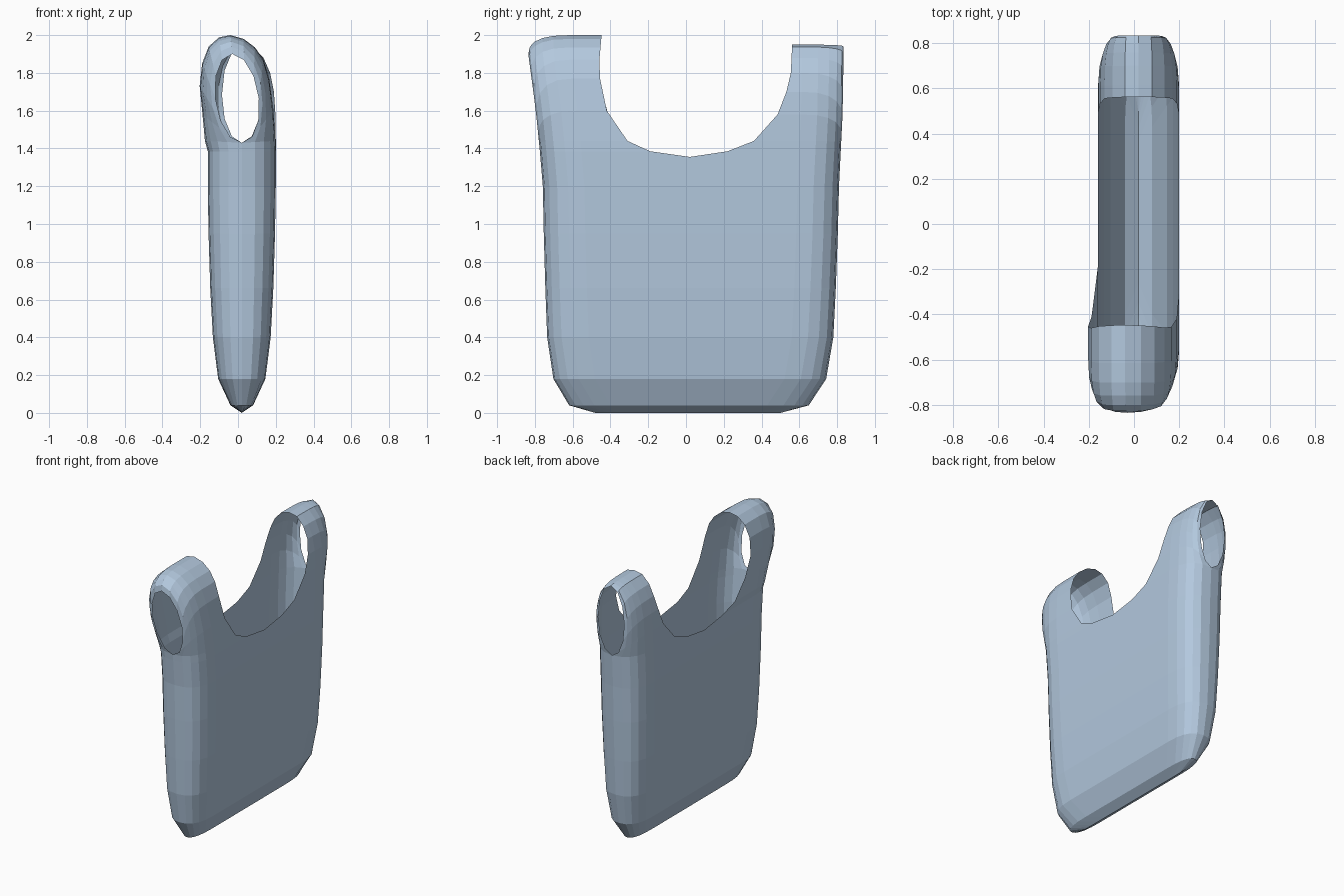
import bpy, bmesh
from math import sin, cos, pi

cube = bpy.data.objects.get("Cube")
if cube:
    bpy.data.objects.remove(cube, do_unlink=True)


def interp(table, z):
    """Piecewise linear lookup in a list of (z, value) pairs."""
    if z <= table[0][0]:
        return table[0][1]
    for (z0, v0), (z1, v1) in zip(table, table[1:]):
        if z <= z1:
            return v0 + (v1 - v0) * (z - z0) / (z1 - z0)
    return table[-1][1]


CENTRE = 0.02      # x of the bottom seam
ROUND = 0.22       # depth of the rounded ends
CAP_STEPS = 5

# Half thickness of the pouch by height
body = [(0, 0), (.04, .06), (.18, .125), (.4, .153), (.66, .167),
        (.95, .176), (1.2, .18), (1.355, .18), (1.385, .18)]

# Each half: outer end, neckline edge, strap arch and end opening
front = dict(
    end=[(0, -.48), (.03, -.61), (.1, -.67), (.2, -.71), (.4, -.735),
         (.8, -.75), (1.2, -.758), (1.4, -.775), (1.6, -.795), (1.9, -.835)],
    neck=[(1.355, .02), (1.385, -.19), (1.44, -.31), (1.55, -.4),
          (1.68, -.45), (1.85, -.46), (2, -.447)],
    arch=[(-.175, 1.44), (-.188, 1.58), (-.203, 1.73), (-.19, 1.85),
          (-.155, 1.94), (-.1, 1.988), (-.04, 2), (.03, 1.98), (.09, 1.935),
          (.135, 1.87), (.165, 1.77), (.188, 1.6), (.198, 1.44)],
    hole=(.115, .235, -.05), sign=1)

half_arch = [(.18, 1.44), (.178, 1.58), (.17, 1.7), (.15, 1.8),
             (.115, 1.88), (.06, 1.938)]
back = dict(
    end=[(0, .5), (.03, .64), (.1, .71), (.2, .75), (.4, .78),
         (.8, .8), (1.2, .81), (1.4, .82), (1.6, .83), (1.9, .834)],
    neck=[(1.355, .02), (1.385, .22), (1.44, .36), (1.53, .46),
          (1.65, .52), (1.8, .555), (1.95, .562)],
    arch=[(CENTRE - w, z) for w, z in half_arch] + [(CENTRE, 1.95)]
         + [(CENTRE + w, z) for w, z in reversed(half_arch)],
    hole=(.105, .255, 0), sign=-1)


def outline(half):
    """Closed loop of (outer point, matching inner point of the end cap)."""
    left = [((CENTRE - w, z), (CENTRE, z)) for z, w in body]
    right = [((CENTRE + w, z), (CENTRE, z)) for z, w in reversed(body)]
    hw, hz, lean = half["hole"]
    top = []
    for i, p in enumerate(half["arch"]):
        a = 2 * pi * i / (len(half["arch"]) - 1)
        rise = (1 - cos(a)) / 2
        top.append((p, (CENTRE + lean * rise - hw * sin(a),
                        1.43 + 2 * hz * rise)))
    return left + top + right


def add_half(bm, half):
    """Rounded end, strap and side wall of one half, as strips of quads."""
    rows = []
    for (ox, oz), (hx, hz) in outline(half):
        row = []
        for k in range(CAP_STEPS + 1):
            a = pi / 2 * k / CAP_STEPS
            f = sin(a) ** .8
            depth = ROUND * (1 - max(cos(a), 0) ** .8)
            x, z = hx + (ox - hx) * f, hz + (oz - hz) * f
            y = interp(half["end"], z) + half["sign"] * depth
            row.append(bm.verts.new((x, y, z)))
        row.append(bm.verts.new((ox, interp(half["neck"], oz), oz)))
        rows.append(row)
    for r0, r1 in zip(rows, rows[1:]):
        for k in range(len(r0) - 1):
            bm.faces.new((r0[k], r0[k + 1], r1[k + 1], r1[k]))


# Pouch with two straps, welded along the middle and the seams
bm = bmesh.new()
add_half(bm, front)
add_half(bm, back)
bmesh.ops.remove_doubles(bm, verts=bm.verts, dist=.0005)
bmesh.ops.recalc_face_normals(bm, faces=bm.faces)
# Make sure the broad side faces outwards
side = max(bm.faces, key=lambda f: f.calc_area())
if side.normal.x * (side.calc_center_median().x - CENTRE) < 0:
    bmesh.ops.reverse_faces(bm, faces=bm.faces)
mesh = bpy.data.meshes.new("bag_shell")
bm.to_mesh(mesh)
bm.free()

bag = bpy.data.objects.new("bag_shell", mesh)
bpy.context.collection.objects.link(bag)

# Pale blue film
colour = (.45, .58, .73, 1)
film = bpy.data.materials.new("pale_blue")
film.use_nodes = True
film.diffuse_color = colour
film.node_tree.nodes["Principled BSDF"].inputs["Base Color"].default_value = colour
mesh.materials.append(film)
